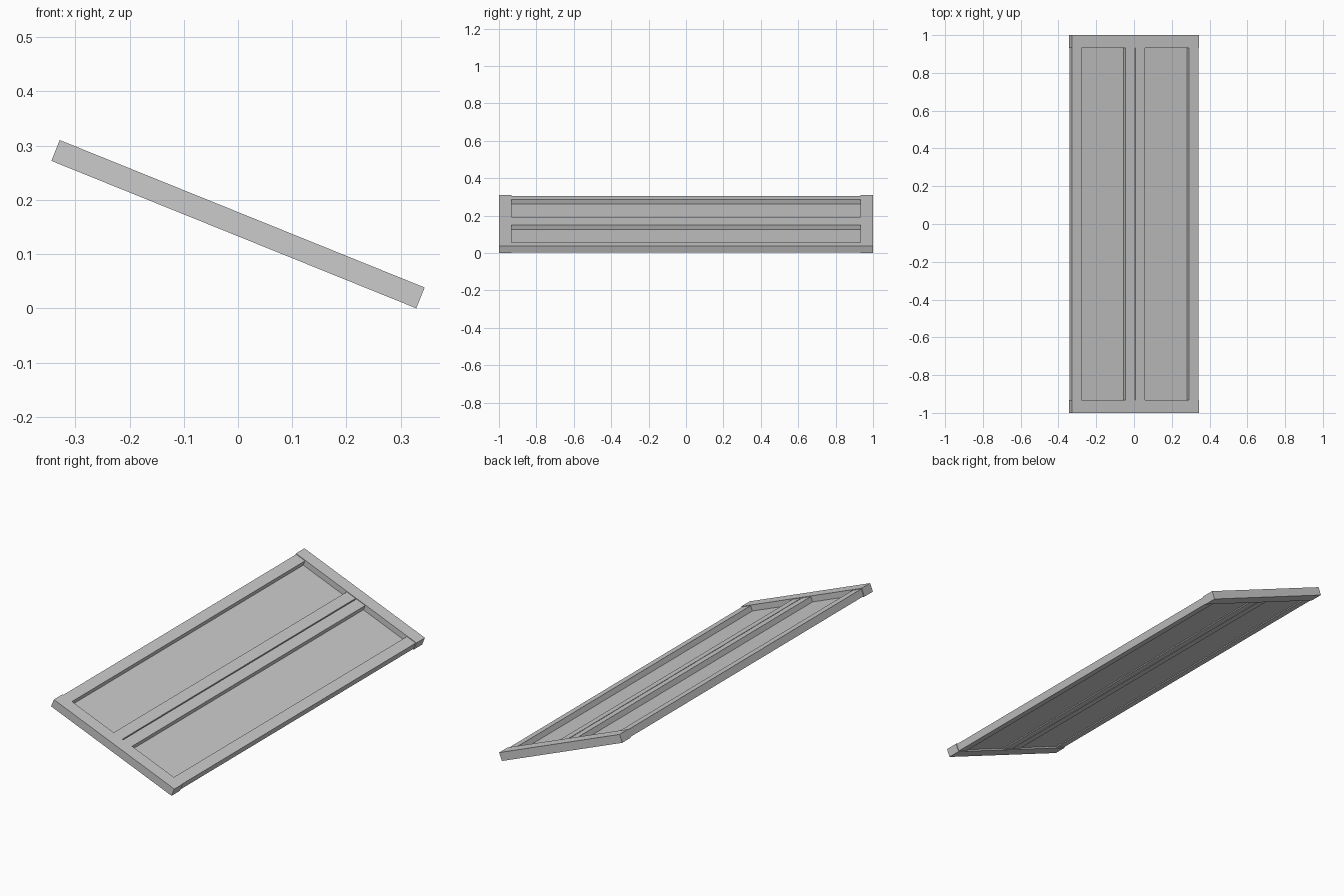
import bpy
import math
from mathutils import Matrix

if "Cube" in bpy.data.objects:
    bpy.data.objects.remove(bpy.data.objects["Cube"])

TILT = math.radians(22)
HALF_LEN, HALF_T = 0.363, 0.0207      # slope half length, half thickness
CENTRE_Z = HALF_LEN * math.sin(TILT) + HALF_T * math.cos(TILT)
PLACE = Matrix.Translation((0, 0, CENTRE_Z)) @ Matrix.Rotation(TILT, 4, 'Y')


def box(name, u, y, w):
    """Box given by (min, max) along slope, width and panel normal."""
    bpy.ops.mesh.primitive_cube_add(size=1)
    ob = bpy.context.object
    ob.name = name
    size = Matrix.Diagonal((u[1] - u[0], y[1] - y[0], w[1] - w[0], 1))
    mid = Matrix.Translation([(a + b) / 2 for a, b in (u, y, w)])
    ob.data.transform(PLACE @ mid @ size)
    return ob


# End stiles, full height and slightly thicker than the rails
box("front_stile", (-HALF_LEN, HALF_LEN), (-1, -0.932), (-HALF_T, HALF_T))
box("back_stile", (-HALF_LEN, HALF_LEN), (0.932, 1), (-HALF_T, HALF_T))

# Two identical leaves with a narrow gap between them
for side, start in (("upper", -0.360), ("lower", 0.0025)):
    end = start + 0.3575
    rail_w = (-0.0177, 0.0177)
    span = (-0.932, 0.932)
    box(side + "_leaf_top_rail", (start, start + 0.053), span, rail_w)
    box(side + "_leaf_bottom_rail", (end - 0.053, end), span, rail_w)
    # Thin recessed panel
    box(side + "_leaf_panel", (start + 0.053, end - 0.053), span, (-0.0125, -0.0085))
